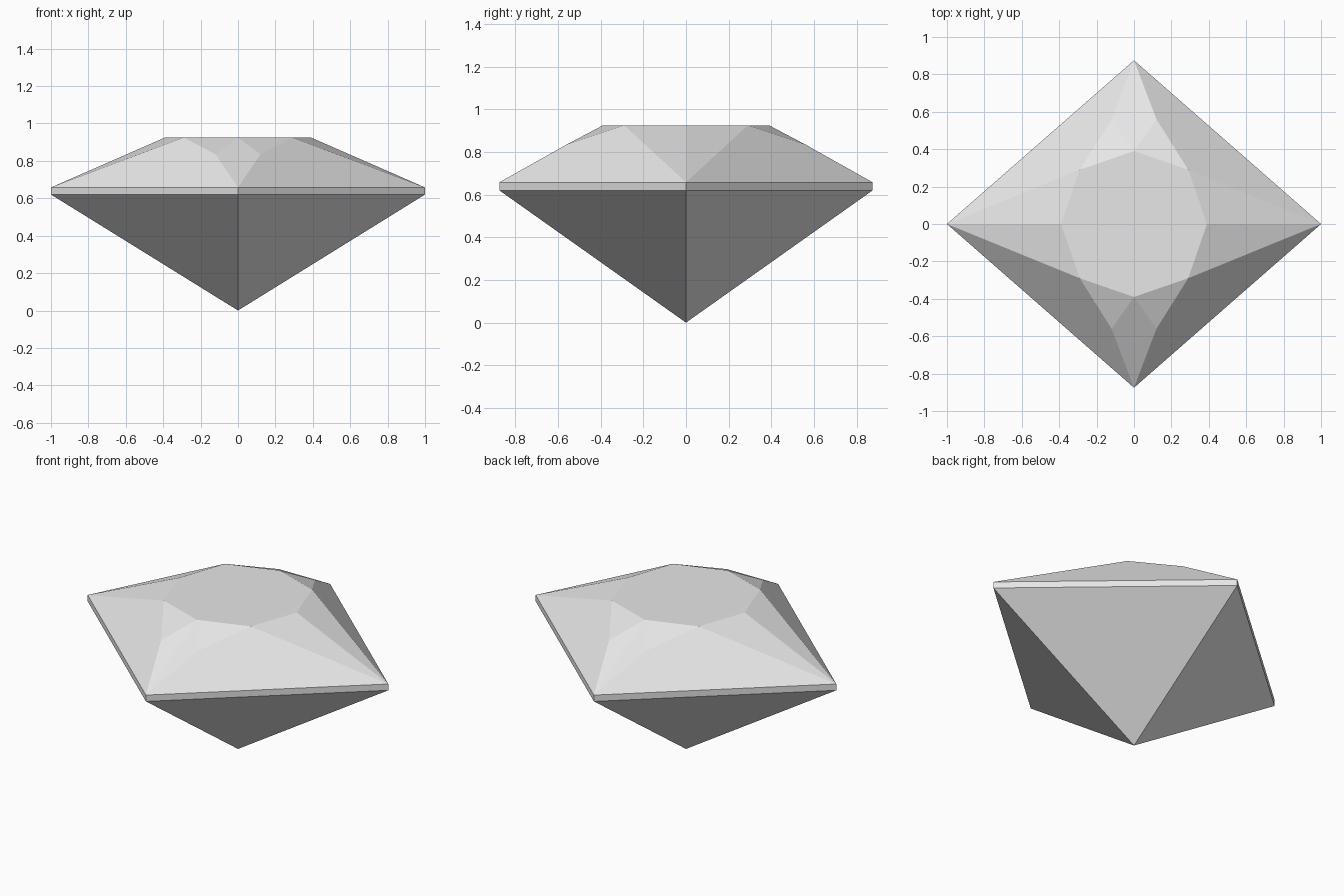
import bpy
import bmesh

cube = bpy.data.objects.get("Cube")
if cube:
    bpy.data.objects.remove(cube, do_unlink=True)

# One plain grey for the whole stone
grey = bpy.data.materials.new("gem_grey")
grey.use_nodes = True
colour = (0.8, 0.8, 0.8, 1)
grey.diffuse_color = colour
grey.node_tree.nodes["Principled BSDF"].inputs["Base Color"].default_value = colour

# Heights and half widths
GIRDLE_LOW, GIRDLE_TOP, TABLE = 0.62, 0.658, 0.925
SIDE, BACK = 1.0, 0.875

# Corner points of one quarter of the stone
points = {
    "tip": (0, 0, 0),
    "side_low": (SIDE, 0, GIRDLE_LOW),
    "back_low": (0, BACK, GIRDLE_LOW),
    "side_top": (SIDE, 0, GIRDLE_TOP),
    "back_top": (0, BACK, GIRDLE_TOP),
    "kite": (0.12, 0.56, 0.835),
    "table_side": (0.39, 0, TABLE),
    "table_corner": (0.29, 0.29, TABLE),
    "table_back": (0, 0.39, TABLE),
    "table_mid": (0, 0, TABLE),
}


def quarter_part(name, facets):
    """Build one quarter from named corners and mirror it to all four."""
    bm = bmesh.new()
    made = {}
    for facet in facets:
        corners = facet.split()
        for c in corners:
            if c not in made:
                made[c] = bm.verts.new(points[c])
        bm.faces.new([made[c] for c in corners])
    mesh = bpy.data.meshes.new(name)
    bm.to_mesh(mesh)
    bm.free()
    mesh.materials.append(grey)
    obj = bpy.data.objects.new(name, mesh)
    bpy.context.collection.objects.link(obj)
    mirror = obj.modifiers.new("four_quarters", "MIRROR")
    mirror.use_axis = (True, True, False)
    mirror.merge_threshold = 0.0005
    return obj


# Pointed underside
quarter_part("pavilion", ["tip back_low side_low"])

# Thin upright band round the widest part
quarter_part("girdle", ["side_low back_low back_top side_top"])

# Sloping facets of the upper part
quarter_part("crown", [
    "side_top back_top kite table_corner",
    "back_top table_back kite",
    "table_back table_corner kite",
    "side_top table_corner table_side",
])

# Flat eight-sided top
quarter_part("table", ["table_mid table_side table_corner table_back"])
